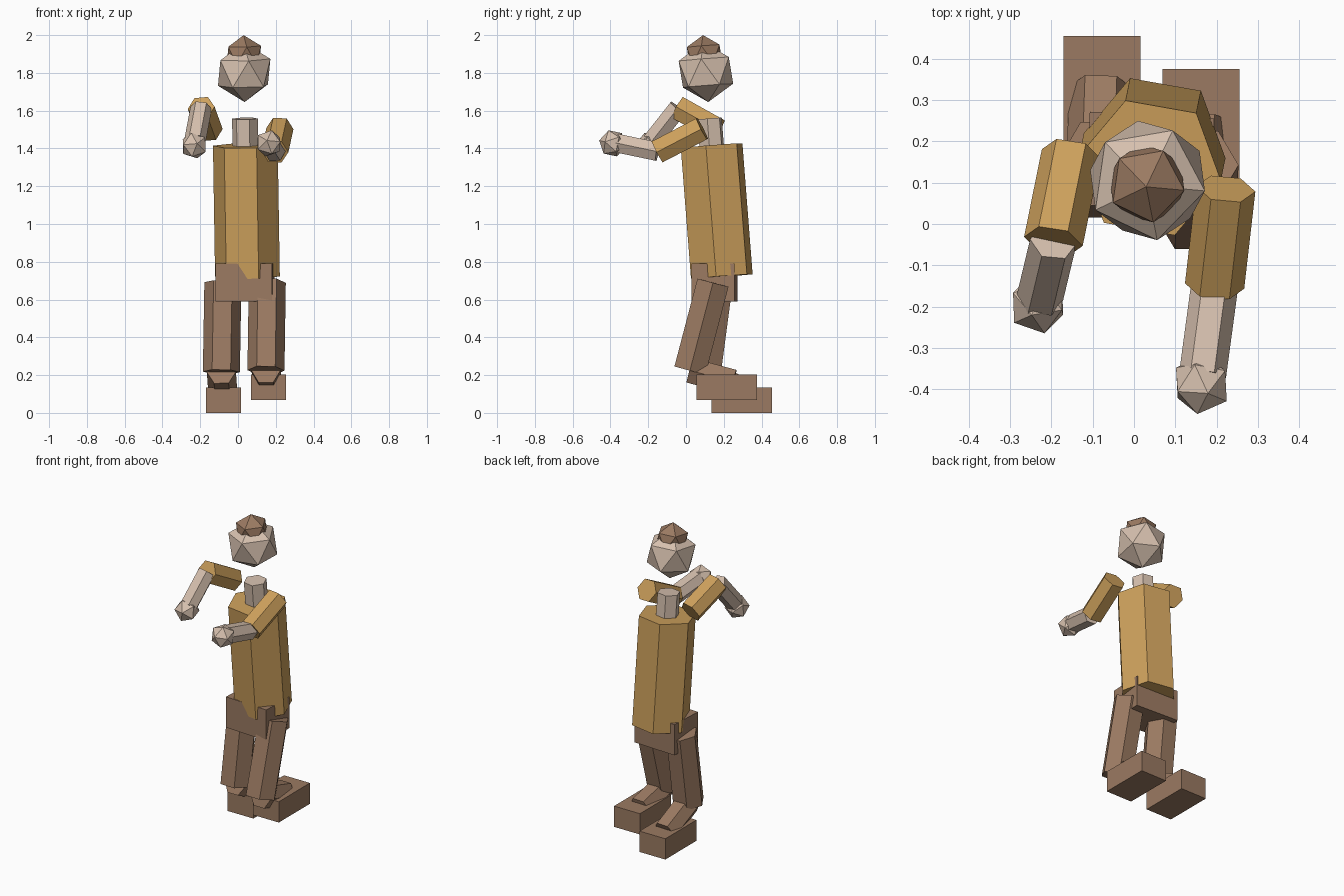
import bpy, math
from mathutils import Vector, Matrix

cube = bpy.data.objects.get("Cube")
if cube:
    bpy.data.objects.remove(cube, do_unlink=True)


def material(name, rgb):
    mat = bpy.data.materials.new(name)
    mat.use_nodes = True
    mat.diffuse_color = (*rgb, 1)
    mat.node_tree.nodes["Principled BSDF"].inputs["Base Color"].default_value = (*rgb, 1)
    return mat


OCHRE = material("ochre_cloth", (0.61, 0.352, 0.107))
BROWN = material("brown_leather", (0.328, 0.195, 0.122))
SKIN = material("pale_skin", (0.672, 0.527, 0.423))


def finish(name, mat):
    ob = bpy.context.object
    ob.name = ob.data.name = name
    ob.data.materials.append(mat)
    return ob


def frame(origin, axis, roll=0):
    """Matrix with z along the axis and x as close to world x as possible."""
    a = axis.normalized()
    x = Vector((1, 0, 0))
    x = (x - x.dot(a) * a).normalized()
    rot = Matrix((x, a.cross(x), a)).transposed().to_4x4()
    return Matrix.Translation(origin) @ rot @ Matrix.Rotation(math.radians(roll), 4, 'Z')


def limb(name, start, end, radius, mat, roll=0):
    """Six-sided prism between two joints, with a corner towards x."""
    p, q = Vector(start), Vector(end)
    bpy.ops.mesh.primitive_cylinder_add(vertices=6, radius=radius, depth=(q - p).length)
    finish(name, mat).matrix_world = frame((p + q) / 2, q - p, roll + 30)


def ball(name, centre, axis, radius, mat, roll=0):
    bpy.ops.mesh.primitive_ico_sphere_add(subdivisions=1, radius=radius)
    finish(name, mat).matrix_world = frame(Vector(centre), Vector(axis), roll)


def box(name, centre, size, mat, turn=0):
    bpy.ops.mesh.primitive_cube_add(size=1)
    ob = finish(name, mat)
    ob.matrix_world = (Matrix.Translation(centre)
                       @ Matrix.Rotation(math.radians(turn), 4, 'Z')
                       @ Matrix.Diagonal((*size, 1)))


# Leaning spine line that carries the torso, neck, head and cap
LEAN = Vector((-0.016, -0.078, 1))


def spine(z):
    return Vector((0.039, 0.136, 1.41)) + LEAN * (z - 1.41)


limb("torso", spine(0.722), spine(1.415), 0.174, OCHRE, -10)
limb("neck", spine(1.38), spine(1.558), 0.069, SKIN, -10)
ball("head", spine(1.803), LEAN, 0.158, SKIN, -8)
ball("cap", spine(1.897), LEAN, 0.103, BROWN, -8)
box("pelvis", (0.037, 0.151, 0.69), (0.3, 0.226, 0.2), BROWN, -3)

# Arms: shoulder, elbow, wrist, hand centre
arms = {
    "left": ((0.222, 0.085, 1.505), (0.195, -0.15, 1.383),
             (0.166, -0.365, 1.428), (0.163, -0.388, 1.427)),
    "right": ((-0.152, 0.17, 1.497), (-0.195, -0.042, 1.615),
              (-0.228, -0.18, 1.44), (-0.232, -0.193, 1.415)),
}
for side, (shoulder, elbow, wrist, hand) in arms.items():
    limb(side + "_upper_arm", shoulder, elbow, 0.072, OCHRE)
    limb(side + "_forearm", elbow, wrist, 0.057, SKIN)
    ball(side + "_hand", hand, Vector(wrist) - Vector(elbow), 0.074, SKIN)

# Legs: hip, knee, ankle, foot centre
legs = {
    "left": ((0.155, 0.143, 0.69), (0.148, 0.021, 0.225),
             (0.157, 0.25, 0.163), (0.162, 0.215, 0.136)),
    "right": ((-0.08, 0.163, 0.69), (-0.088, 0.10, 0.217),
              (-0.08, 0.33, 0.105), (-0.077, 0.295, 0.0675)),
}
for side, (hip, knee, ankle, foot) in legs.items():
    limb(side + "_thigh", knee, hip, 0.098, BROWN)
    limb(side + "_shin", knee, ankle, 0.077, BROWN)
    box(side + "_foot", foot, (0.186, 0.32, 0.135), BROWN)
